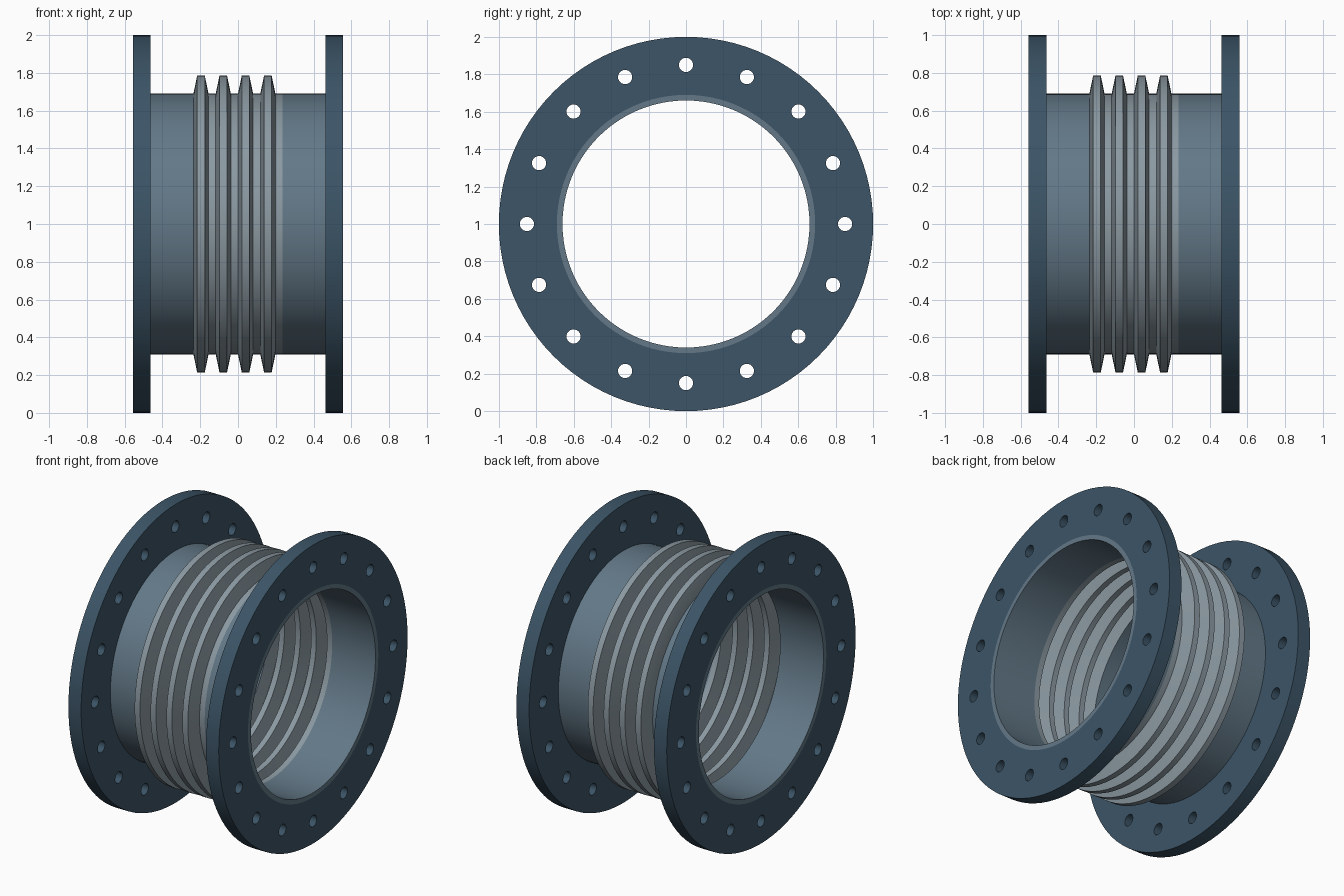
import bpy, bmesh
from math import cos, sin, pi, radians
from mathutils import Matrix

if "Cube" in bpy.data.objects:
    bpy.data.objects.remove(bpy.data.objects["Cube"])

SEGS = 96
CENTRE_Z = 1.0
FACE_X = 0.557       # outer flange face
FLANGE_T = 0.094     # flange thickness
R_OUT, R_IN = 0.69, 0.66
BELLOWS_X = 0.236    # half length of the bellows


def material(name, rgb):
    m = bpy.data.materials.new(name)
    m.diffuse_color = (*rgb, 1)
    m.use_nodes = True
    m.node_tree.nodes["Principled BSDF"].inputs["Base Color"].default_value = m.diffuse_color
    return m


def finish(name, mesh, mat):
    mesh.materials.append(mat)
    ob = bpy.data.objects.new(name, mesh)
    bpy.context.collection.objects.link(ob)
    bpy.ops.object.select_all(action='DESELECT')
    ob.select_set(True)
    bpy.context.view_layer.objects.active = ob
    bpy.ops.object.shade_smooth_by_angle(angle=radians(30))
    return ob


def lathe(name, profile, mat):
    """Revolve a closed (x, radius) profile about the x axis."""
    bm = bmesh.new()
    rings = []
    for i in range(SEGS):
        a = 2 * pi * i / SEGS
        rings.append([bm.verts.new((x, r * cos(a), CENTRE_Z + r * sin(a)))
                      for x, r in profile])
    n = len(profile)
    for i in range(SEGS):
        p, q = rings[i], rings[(i + 1) % SEGS]
        for j in range(n):
            k = (j + 1) % n
            bm.faces.new((p[j], p[k], q[k], q[j]))
    bmesh.ops.recalc_face_normals(bm, faces=bm.faces)
    mesh = bpy.data.meshes.new(name)
    bm.to_mesh(mesh)
    bm.free()
    return finish(name, mesh, mat)


def add_circle(curve, cx, cy, r, n):
    s = curve.splines.new('POLY')
    s.points.add(n - 1)
    for i, p in enumerate(s.points):
        a = 2 * pi * i / n
        p.co = (cx + r * cos(a), cy + r * sin(a), 0, 1)
    s.use_cyclic_u = True


def flange(name, x, mat):
    """Filled, extruded outline with a bore and a ring of bolt holes."""
    cu = bpy.data.curves.new(name + "_outline", 'CURVE')
    cu.dimensions = '2D'
    cu.fill_mode = 'BOTH'
    cu.extrude = FLANGE_T / 2
    add_circle(cu, 0, 0, 1.0, SEGS)
    add_circle(cu, 0, 0, R_OUT, SEGS)
    for i in range(16):
        a = 2 * pi * i / 16
        add_circle(cu, 0.85 * cos(a), 0.85 * sin(a), 0.038, 24)
    tmp = bpy.data.objects.new(name + "_outline", cu)
    bpy.context.collection.objects.link(tmp)
    bpy.context.view_layer.update()
    dg = bpy.context.evaluated_depsgraph_get()
    mesh = bpy.data.meshes.new_from_object(tmp.evaluated_get(dg))
    bpy.data.objects.remove(tmp)
    mesh.materials.clear()
    mesh.transform(Matrix.Translation((x, 0, CENTRE_Z)) @ Matrix.Rotation(pi / 2, 4, 'Y'))
    bm = bmesh.new()
    bm.from_mesh(mesh)
    bmesh.ops.remove_doubles(bm, verts=bm.verts, dist=1e-4)
    bmesh.ops.recalc_face_normals(bm, faces=bm.faces)
    bm.to_mesh(mesh)
    bm.free()
    return finish(name, mesh, mat)


flange_mat = material("dark_blue_steel", (0.045, 0.09, 0.135))
pipe_mat = material("blue_grey_steel", (0.125, 0.19, 0.245))
bellows_mat = material("light_steel", (0.26, 0.32, 0.36))

# Flanges and pipe stubs, mirrored left and right
for side, s in (("left", -1), ("right", 1)):
    flange(side + "_flange", s * (FACE_X - FLANGE_T / 2), flange_mat)
    lathe(side + "_pipe", [(s * FACE_X, R_IN), (s * FACE_X, R_OUT),
                           (s * BELLOWS_X, R_OUT), (s * BELLOWS_X, R_IN)], pipe_mat)

# Bellows: four flat-topped convolutions, each followed by a flat valley
pitch = 2 * BELLOWS_X / 4
outer = []
for i in range(4):
    x = -BELLOWS_X + i * pitch
    outer += [(x, R_OUT), (x + 0.02, 0.786), (x + 0.06, 0.786), (x + 0.08, R_OUT)]
outer.append((BELLOWS_X, R_OUT))
inner = [(x, r - (R_OUT - R_IN)) for x, r in reversed(outer)]
lathe("bellows", outer + inner, bellows_mat)
